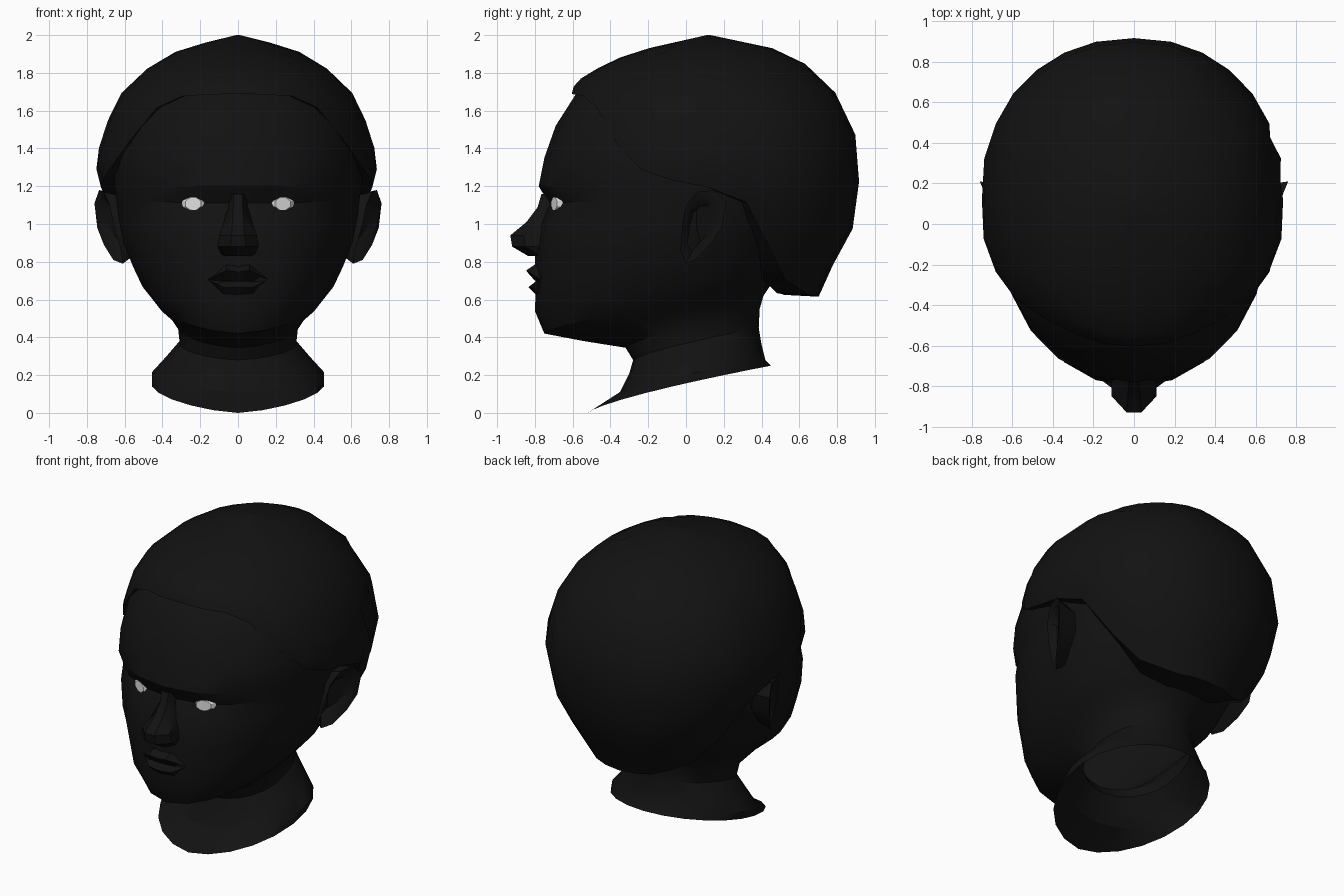
import bpy, bmesh, math

if "Cube" in bpy.data.objects:
    bpy.data.objects.remove(bpy.data.objects["Cube"])


def material(name, v):
    m = bpy.data.materials.new(name)
    m.diffuse_color = (v, v, v, 1)
    m.use_nodes = True
    m.node_tree.nodes["Principled BSDF"].inputs["Base Color"].default_value = m.diffuse_color
    return m


DARK = material("near_black", 0.006)
WHITE = material("eye_white", 0.75)


def make(name, verts, faces, mat, angle=30):
    me = bpy.data.meshes.new(name)
    me.from_pydata(verts, [], faces)
    ob = bpy.data.objects.new(name, me)
    bpy.context.collection.objects.link(ob)
    bm = bmesh.new()
    bm.from_mesh(me)
    bmesh.ops.recalc_face_normals(bm, faces=bm.faces)
    bm.to_mesh(me)
    bm.free()
    me.materials.append(mat)
    bpy.ops.object.select_all(action='DESELECT')
    ob.select_set(True)
    bpy.context.view_layer.objects.active = ob
    bpy.ops.object.shade_smooth_by_angle(angle=math.radians(angle))
    return ob


def bridge(rings, n, closed=True):
    """Quads between consecutive rings of n points."""
    return [(r * n + k, r * n + (k + 1) % n, (r + 1) * n + (k + 1) % n, (r + 1) * n + k)
            for r in range(rings - 1) for k in range(n if closed else n - 1)]


def section(a, w, yf, yc, yb, p):
    """Point on an egg-shaped outline, a = 0 at the front."""
    s, c = math.sin(a), math.cos(a)
    h = yc - yf if c > 0 else yb - yc
    return (w * math.copysign(abs(s) ** (2 / p), s),
            yc - h * math.copysign(abs(c) ** (2 / p), c))


def lerp_table(table, t):
    for a, b in zip(table, table[1:]):
        if t <= b[0]:
            f = max(0, (t - a[0]) / (b[0] - a[0]))
            return [u + (v - u) * f for u, v in zip(a[1:], b[1:])]
    return list(table[-1][1:])


# Head and neck: tilted rings (front z, back z, front y, back y, half width)
HEAD = [(0.0, .25, -.52, .45, .46), (.11, .28, -.35, .42, .46),
        (.21, .36, -.30, .40, .38), (.28, .45, -.28, .385, .31),
        (.345, .55, -.32, .39, .32), (.38, .62, -.54, .41, .37),
        (.42, .68, -.75, .45, .44), (.54, .75, -.80, .50, .51),
        (.66, .85, -.795, .55, .56), (.82, .95, -.80, .62, .61),
        (1.0, 1.08, -.775, .70, .64), (1.11, 1.15, -.725, .76, .65),
        (1.20, 1.22, -.78, .80, .66), (1.35, 1.35, -.75, .80, .66),
        (1.52, 1.52, -.69, .77, .62), (1.70, 1.70, -.575, .66, .50),
        (1.80, 1.80, -.40, .50, .36)]
N = 22
verts = []
for i, (zf, zb, yf, yb, w) in enumerate(HEAD):
    for k in range(N):
        x, y = section(2 * math.pi * k / N, w, yf, 0, yb, 2.0 if i < 2 else 2.15)
        t = (y - yf) / (yb - yf)
        verts.append((x, y, zf + (zb - zf) * max(t, 0) ** .75))
faces = bridge(len(HEAD), N)
faces.append(tuple(range(len(verts) - N, len(verts))))
make("head_and_neck", verts, faces, DARK)

# Hair cap: columns falling from the crown to a hairline that varies round the head
SHELL = [(.61, .42, -.5, .70), (.75, .53, -.5, .76), (.98, .66, -.6, .885),
         (1.15, .70, -.64, .91), (1.33, .745, -.64, .925), (1.58, .665, -.63, .875),
         (1.75, .575, -.59, .75), (1.865, .41, -.40, .61), (1.93, .29, -.20, .46),
         (2.0, .01, .11, .13)]
HAIRLINE = [(0, 1.69), (25, 1.68), (42, 1.60), (52, 1.42), (65, 1.28), (85, 1.20),
            (100, 1.18), (110, .95), (125, .72), (150, .625), (180, .615)]
DROP = [0, .05, .11, .22, .38, .56, .74, .88, 1]
M = 28
verts = []
for j, d in enumerate(DROP + [1]):
    for k in range(M):
        a = 2 * math.pi * k / M
        deg = math.degrees(min(a, 2 * math.pi - a))
        z = 2 - (2 - lerp_table(HAIRLINE, deg)[0]) * d
        w, yf, yb = lerp_table(SHELL, z)
        if a > math.pi:
            w *= 1.02          # fuller side of the parting
        x, y = section(a, w, yf, .12, yb, 2.2 if z < 1.7 else 2.0)
        if j == len(DROP):     # underside turned inwards
            x, y, z = x * .72, .12 + (y - .12) * .68, z + .01
        verts.append((x, y, z))
faces = bridge(len(DROP) + 1, M)
faces.append(tuple(range(M)))
make("hair", verts, faces, DARK)

# Nose: half sections (z, face y, ridge y, ridge half width, base half width)
NOSE = [(1.16, -.70, -.765, .025, .05), (1.09, -.68, -.785, .025, .055),
        (1.01, -.70, -.845, .03, .075), (.94, -.72, -.93, .035, .10),
        (.88, -.74, -.92, .04, .11), (.83, -.74, -.835, .04, .085)]
verts = []
for z, yb, yr, wr, wb in NOSE:
    ym = yr + .07
    verts += [(-wb, yb, z), (-wb, ym, z), (-wr, yr, z), (wr, yr, z), (wb, ym, z), (wb, yb, z)]
faces = bridge(len(NOSE), 6, False)
faces += [tuple(range(6)), tuple(range(len(verts) - 6, len(verts)))]
make("nose", verts, faces, DARK)


# Lips: columns of (x, top z, middle z, bottom z, middle y)
def lip(name, cols):
    v = []
    for x, zt, zm, zb, y in cols:
        v += [(x, y + .045, zt), (x, y, zm), (x, y + .045, zb)]
    f = [(c * 3 + r, c * 3 + r + 1, c * 3 + r + 4, c * 3 + r + 3)
         for c in range(len(cols) - 1) for r in range(2)]
    make(name, v, f, DARK)


def mirrored(half):
    return [(-c[0],) + c[1:] for c in reversed(half)] + [c for c in half if c[0] > 0]


lip("upper_lip", mirrored([(0, .775, .745, .70, -.84), (.06, .785, .755, .70, -.845),
                           (.16, .715, .705, .695, -.77)]))
lip("lower_lip", mirrored([(0, .70, .665, .62, -.835), (.08, .70, .665, .625, -.82),
                           (.15, .705, .70, .685, -.77)]))

# Ears: rim outline (y, z, x) with a hollow centre and a back wall into the head
RIM = [(-.03, .86, .62), (-.02, 1.0, .66), (.0, 1.10, .68), (.06, 1.17, .71),
       (.15, 1.18, .735), (.21, 1.11, .76), (.19, .98, .745), (.13, .89, .71),
       (.05, .81, .66), (.0, .79, .61)]
E = len(RIM)
for side, name in ((1, "ear_right"), (-1, "ear_left")):
    verts = [(side * .54, .08 + (y - .08) * .75, 1 + (z - 1) * .75) for y, z, x in RIM]
    verts += [(side * x, y, z) for y, z, x in RIM]
    verts += [(side * (x - .015), .085 + (y - .085) * .72, 1 + (z - 1) * .78) for y, z, x in RIM]
    verts += [(side * (x - .055), .085 + (y - .085) * .5, 1 + (z - 1) * .55) for y, z, x in RIM]
    faces = bridge(4, E) + [tuple(range(3 * E, 4 * E))]
    make(name, verts, faces, DARK)

# Eyes: flattened faceted balls
for side, name in ((1, "eye_right"), (-1, "eye_left")):
    verts = []
    for s, dy in ((.7, -.03), (1, -.01), (1, .04)):
        for k in range(8):
            a = math.pi * (k + .5) / 4
            verts.append((side * (.237 + .064 * s * math.cos(a)),
                          -.668 + dy + .025 * s * math.cos(a),
                          1.107 + .05 * s * math.sin(a)))
    make(name, verts, bridge(3, 8) + [tuple(range(8)), tuple(range(16, 24))], WHITE)
